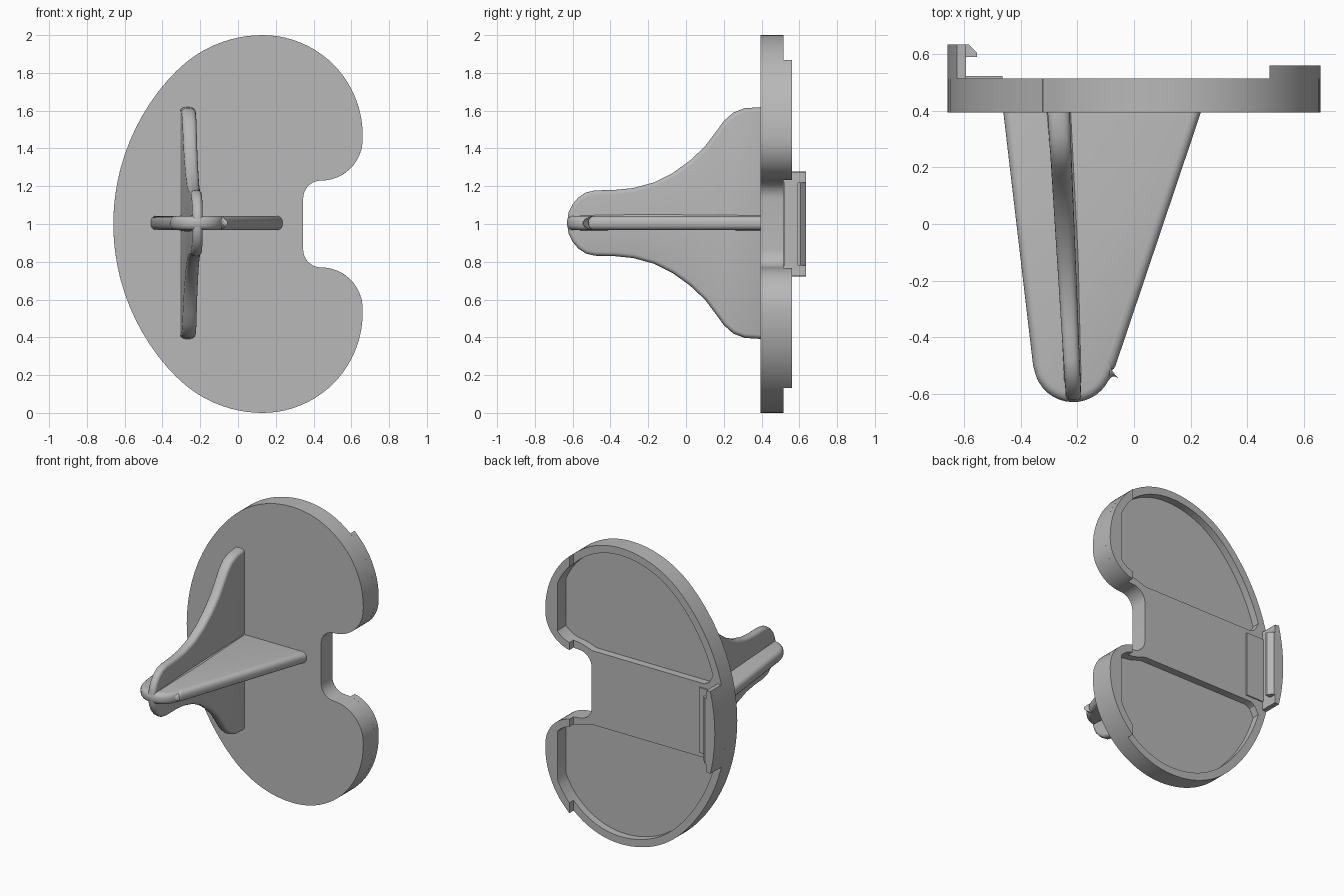
import bpy, bmesh
from math import cos, sin, radians

old = bpy.data.objects.get("Cube")
if old:
    bpy.data.objects.remove(old, do_unlink=True)

grey = bpy.data.materials.new("plain_grey")
grey.use_nodes = True
grey.diffuse_color = (0.48, 0.48, 0.48, 1)
grey.node_tree.nodes["Principled BSDF"].inputs["Base Color"].default_value = (0.48, 0.48, 0.48, 1)


def arc(cx, cz, r, a, b, n=12):
    """Points on a circle from angle a to angle b, in degrees."""
    angles = [radians(a + (b - a) * i / n) for i in range(n + 1)]
    return [(cx + r * cos(t), cz + r * sin(t)) for t in angles]


def flip(points, mid=1.0):
    """Mirror a profile in its second coordinate."""
    return [(u, 2 * mid - v) for u, v in reversed(points)]


def prism(name, points, axis, lo, hi):
    """Extrude a closed profile along x, y or z; points hold the other two axes."""
    place = {"x": lambda u, v, w: (w, u, v),
             "y": lambda u, v, w: (u, w, v),
             "z": lambda u, v, w: (u, v, w)}[axis]
    clean = [p for i, p in enumerate(points)
             if abs(p[0] - points[i - 1][0]) + abs(p[1] - points[i - 1][1]) > 1e-4]
    bm = bmesh.new()
    ends = [[bm.verts.new(place(u, v, w)) for u, v in clean] for w in (lo, hi)]
    for ring in ends:
        bm.faces.new(ring)
    for i in range(len(clean)):
        bm.faces.new((ends[0][i - 1], ends[0][i], ends[1][i], ends[1][i - 1]))
    bmesh.ops.recalc_face_normals(bm, faces=bm.faces)
    mesh = bpy.data.meshes.new(name)
    bm.to_mesh(mesh)
    bm.free()
    mesh.materials.append(grey)
    obj = bpy.data.objects.new(name, mesh)
    bpy.context.collection.objects.link(obj)
    return obj


def activate(obj):
    bpy.ops.object.select_all(action="DESELECT")
    obj.select_set(True)
    bpy.context.view_layer.objects.active = obj


def apply(obj, kind, **settings):
    activate(obj)
    mod = obj.modifiers.new(kind.title(), kind)
    for key, value in settings.items():
        setattr(mod, key, value)
    bpy.ops.object.modifier_apply(modifier=mod.name)


def smooth(obj, angle=35):
    activate(obj)
    bpy.ops.object.shade_smooth_by_angle(angle=radians(angle))


# Kidney-shaped plate
half = (arc(.49, 1, 1.15, 180, 135) + arc(.13, 1.36, .64, 135, 90)
        + arc(.13, 1.47, .53, 90, 0, 20) + arc(.44, 1.45, .22, 0, -90)
        + arc(.44, 1.135, .095, 90, 180, 8))
plate = prism("plate", half + flip(half), "y", .395, .515)

# Raised rims on the two lobes, and the two pockets in the back
rim = arc(.13, 1.47, .53, 48.7, 0) + arc(.44, 1.45, .22, 0, -79.5)
pocket = (arc(.49, 1, 1.10, 163, 135) + arc(.13, 1.36, .59, 135, 90)
          + arc(.13, 1.47, .48, 90, 23.5) + arc(.44, 1.45, .17, -40, -90)
          + [(.40, 1.27), (.34, 1.25), (-.50, 1.25), (-.535, 1.27)])
for side, shape in (("upper", lambda p: p), ("lower", flip)):
    lobe = prism(side + "_lobe_rim", shape(rim), "y", .515, .56)
    cutter = prism(side + "_pocket_cutter", shape(pocket), "y", .465, .7)
    cutter.hide_render = True
    for target in (plate, lobe):
        apply(target, "BOOLEAN", operation="DIFFERENCE", solver="EXACT", object=cutter)
    bpy.data.objects.remove(cutter, do_unlink=True)
    smooth(lobe, 30)
smooth(plate, 30)

# Clip on the edge: wall, hooked lip and pad
wall_edge = arc(.49, 1, 1.15, 166, 194, 10)
clip_wall = prism("clip_wall", wall_edge + [(-.595, .725), (-.595, 1.275)], "y", .515, .635)
smooth(clip_wall)
lip = [(-.6, .59), (-.555, .59), (-.555, .605), (-.585, .635), (-.6, .635)]
prism("clip_lip", lip, "z", .78, 1.22)
pad = [(-.6, .51), (-.465, .51), (-.465, .523), (-.6, .523)]
prism("clip_pad", pad, "z", .78, 1.22)

# Upright fin of the handle, thin at the tip, thicker and shifted at the plate
top_edge = [(-.63, 1.005), (-.622, 1.06), (-.60, 1.105), (-.57, 1.14), (-.53, 1.167),
            (-.48, 1.178), (-.38, 1.18), (-.28, 1.19), (-.17, 1.22), (-.07, 1.27),
            (.02, 1.335), (.1, 1.41), (.16, 1.49), (.2, 1.545), (.25, 1.59),
            (.31, 1.613), (.42, 1.62)]
upright = prism("upright_fin", top_edge + flip(top_edge, 1.005), "x", -.03, .03)
apply(upright, "BEVEL", width=.022, segments=4, limit_method="ANGLE",
      angle_limit=radians(60), use_clamp_overlap=False)


def lean(obj):
    """Widen and shift the part sideways towards the plate."""
    for v in obj.data.vertices:
        t = v.co.y + .63
        v.co.x = v.co.x * (.9 + .4 * t) - .213 - .052 * t


lean(upright)
smooth(upright)

# Flat fin of the handle with a rounded tip
flat = ([(-.465, .42), (-.357, -.50)] + arc(-.215, -.49, .14, 190, 345, 16)
        + [(-.075, -.53), (.245, .42)])
flat_fin = prism("flat_fin", flat, "z", .967, 1.043)
apply(flat_fin, "BEVEL", width=.03, segments=4, limit_method="ANGLE",
      angle_limit=radians(60), use_clamp_overlap=False)
smooth(flat_fin)

# Core that fills the corners between the fins
diamond = [(-.07, 1.005), (0, 1.075), (.07, 1.005), (0, .935)]
core = prism("handle_core", diamond, "y", -.56, .42)
lean(core)
